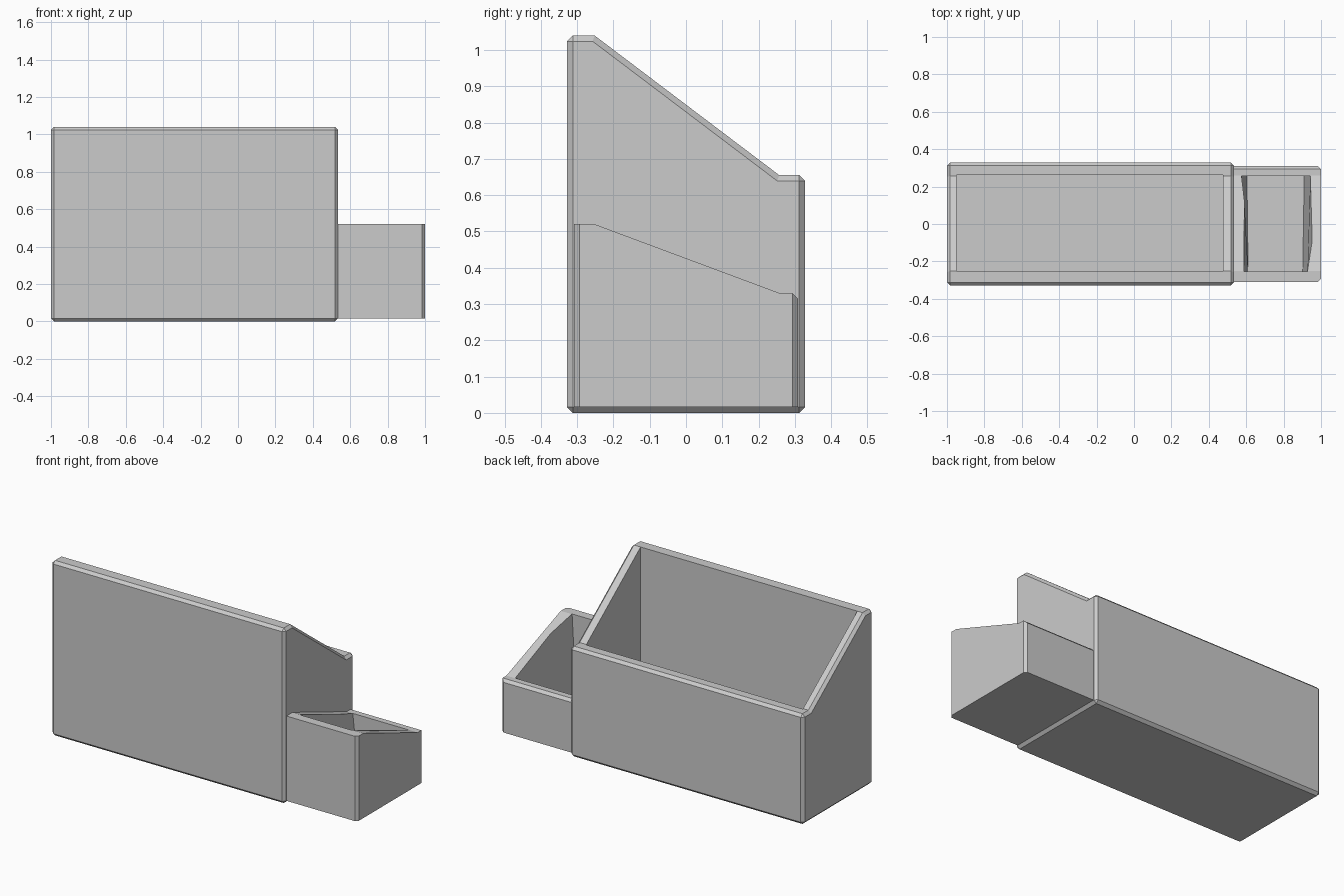
import bpy, bmesh
from mathutils import Vector

if "Cube" in bpy.data.objects:
    bpy.data.objects.remove(bpy.data.objects["Cube"])

grey = bpy.data.materials.new("plain_grey")
grey.diffuse_color = (0.6, 0.6, 0.6, 1)
grey.use_nodes = True
grey.node_tree.nodes["Principled BSDF"].inputs["Base Color"].default_value = grey.diffuse_color


def finish(name, bm):
    bmesh.ops.recalc_face_normals(bm, faces=bm.faces)
    me = bpy.data.meshes.new(name)
    bm.to_mesh(me)
    bm.free()
    me.materials.append(grey)
    ob = bpy.data.objects.new(name, me)
    bpy.context.collection.objects.link(ob)
    return ob


def prism(name, profile, x0, x1, width, rule):
    """Extrude a (y, z) side profile along x and chamfer the edges picked by rule."""
    bm = bmesh.new()
    face = bm.faces.new([bm.verts.new((x0, y, z)) for y, z in profile])
    new = bmesh.ops.extrude_face_region(bm, geom=[face])["geom"]
    verts = [v for v in new if isinstance(v, bmesh.types.BMVert)]
    bmesh.ops.translate(bm, verts=verts, vec=(x1 - x0, 0, 0))
    bmesh.ops.recalc_face_normals(bm, faces=bm.faces)
    edges = [e for e in bm.edges if e.calc_face_angle(0) > 0.9 and rule(e)]
    bmesh.ops.bevel(bm, geom=edges, offset=width, segments=1,
                    affect='EDGES', clamp_overlap=True)
    return finish(name, bm)


def hollow(ob, floor, bottom, top):
    """Cut a tapered pocket: bottom and top are four (x, y) corners each."""
    bm = bmesh.new()
    low = [bm.verts.new((x, y, floor)) for x, y in bottom]
    high = [bm.verts.new((x, y, 1.3)) for x, y in top]
    bm.faces.new(low)
    bm.faces.new(high)
    for i in range(4):
        j = (i + 1) % 4
        bm.faces.new((low[i], low[j], high[j], high[i]))
    cutter = finish("pocket_cutter", bm)
    cutter.hide_render = True
    mod = ob.modifiers.new("pocket", 'BOOLEAN')
    mod.operation = 'DIFFERENCE'
    mod.solver = 'EXACT'
    mod.object = cutter
    bpy.context.view_layer.objects.active = ob
    bpy.ops.object.modifier_apply(modifier=mod.name)
    bpy.data.objects.remove(cutter, do_unlink=True)


# Large bin: tall front wall, sloping sides, low back wall, chamfered all round
large = prism("large_bin",
              [(-0.328, 0), (0.328, 0), (0.328, 0.655), (0.257, 0.655),
               (-0.252, 1.04), (-0.328, 1.04)],
              -1.0, 0.535, 0.016, lambda e: True)
rect = [(-0.95, -0.252), (0.475, -0.252), (0.475, 0.262), (-0.95, 0.262)]
hollow(large, 0.06, rect, rect)


# Small side bin: outer upright corners and back rim chamfered
def small_rule(e):
    a, b = (v.co for v in e.verts)
    upright = abs(a.z - b.z) > 0.2 and abs(a.y - b.y) < 0.01 and a.x > 0.9
    back_rim = abs(a.x - b.x) > 0.2 and a.y > 0.3 and a.z > 0.2
    return upright or back_rim


small = prism("small_side_bin",
              [(-0.309, 0.016), (0.309, 0.016), (0.309, 0.33), (0.258, 0.33),
               (-0.252, 0.52), (-0.309, 0.52)],
              0.525, 1.0, 0.016, small_rule)
hollow(small, 0.06,
       [(0.61, -0.255), (0.902, -0.255), (0.91, 0.257), (0.604, 0.257)],
       [(0.55, -0.255), (0.97, -0.255), (1.06, 0.257), (0.47, 0.257)])
